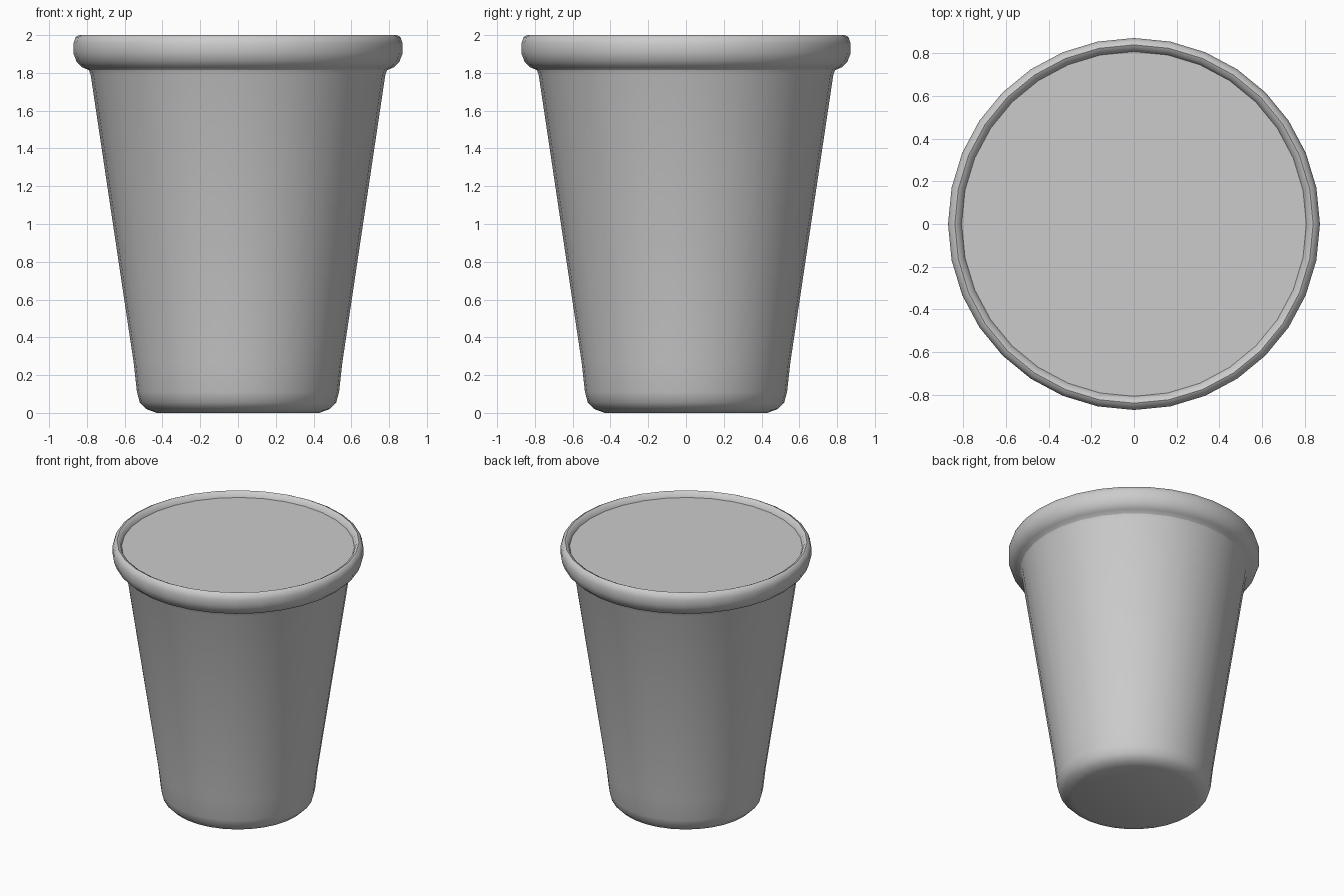
import bpy, bmesh, math

SIDES = 32

cube = bpy.data.objects.get("Cube")
if cube:
    bpy.data.objects.remove(cube)


def flat_material(name, color):
    mat = bpy.data.materials.new(name)
    mat.use_nodes = True
    mat.diffuse_color = color
    mat.node_tree.nodes["Principled BSDF"].inputs["Base Color"].default_value = color
    return mat


def lathe(name, profile, mat, cap_bottom=False, cap_top=False):
    """Sweep an (r, z) profile around the z axis, with optional end caps."""
    bm = bmesh.new()
    rings = []
    for r, z in profile:
        angles = [2 * math.pi * i / SIDES for i in range(SIDES)]
        rings.append([bm.verts.new((r * math.cos(a), r * math.sin(a), z)) for a in angles])
    for low, high in zip(rings, rings[1:]):
        for i in range(SIDES):
            j = (i + 1) % SIDES
            bm.faces.new((low[i], low[j], high[j], high[i]))
    if cap_bottom:
        bm.faces.new(rings[0][::-1])
    if cap_top:
        bm.faces.new(rings[-1])
    mesh = bpy.data.meshes.new(name)
    bm.to_mesh(mesh)
    bm.free()
    mesh.materials.append(mat)
    obj = bpy.data.objects.new(name, mesh)
    bpy.context.collection.objects.link(obj)
    bpy.ops.object.select_all(action="DESELECT")
    obj.select_set(True)
    bpy.context.view_layer.objects.active = obj
    bpy.ops.object.shade_smooth_by_angle(angle=math.radians(50))
    return obj


grey = flat_material("light grey", (0.6, 0.6, 0.6, 1))

# Tapered body with a rounded foot
lathe("cup_body", [(0.43, 0), (0.485, 0.02), (0.52, 0.055), (0.535, 0.11),
                   (0.553, 0.27), (0.78, 1.79), (0.79, 1.815)], grey, cap_bottom=True)

# Rolled rim, turning inwards to the filling
lathe("rolled_rim", [(0.78, 1.79), (0.79, 1.815), (0.825, 1.83), (0.855, 1.86), (0.872, 1.905),
                     (0.872, 1.955), (0.86, 1.99), (0.84, 2.0),
                     (0.82, 1.99), (0.808, 1.96)], grey)

# Flat surface closing the cup just below the rim
lathe("top_surface", [(0.808, 1.96)], grey, cap_top=True)
